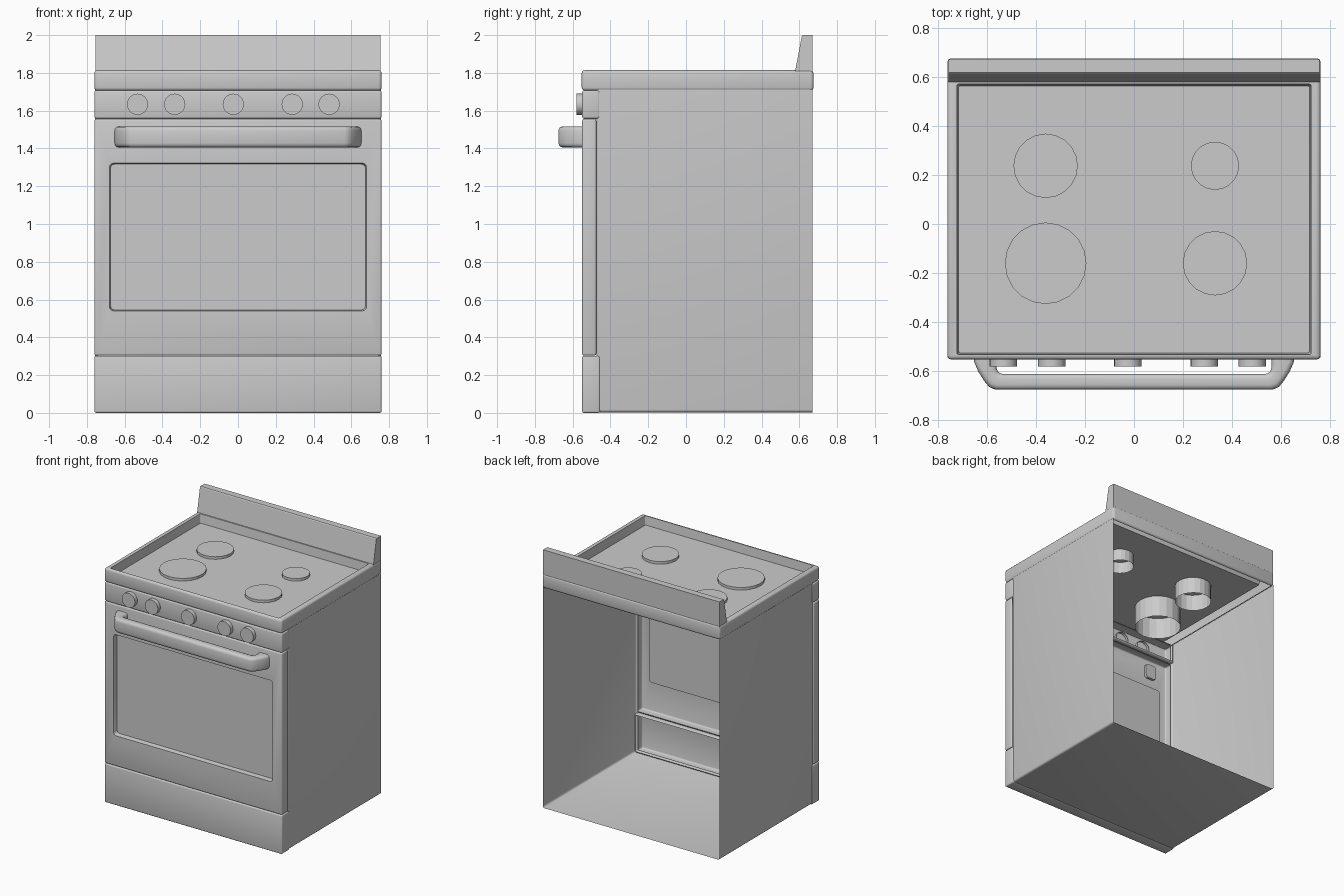
import bpy, bmesh, math
from mathutils import Vector, Matrix

if "Cube" in bpy.data.objects:
    bpy.data.objects.remove(bpy.data.objects["Cube"])

BACK, FRONT, TOP, BOTTOM = (Vector(v) for v in ((0, 1, 0), (0, -1, 0), (0, 0, 1), (0, 0, -1)))


def finish(bm, name, smooth=True):
    me = bpy.data.meshes.new(name)
    bm.to_mesh(me)
    bm.free()
    ob = bpy.data.objects.new(name, me)
    bpy.context.collection.objects.link(ob)
    if smooth:
        bpy.ops.object.select_all(action='DESELECT')
        bpy.context.view_layer.objects.active = ob
        ob.select_set(True)
        bpy.ops.object.shade_smooth_by_angle(angle=math.radians(35))
    return ob


def facing(bm, d):
    bm.normal_update()
    return max((f for f in bm.faces if f.normal.dot(d) > 0.99), key=lambda f: f.calc_area())


def remove(bm, dirs):
    for d in dirs:
        bmesh.ops.delete(bm, geom=[facing(bm, d)], context='FACES')


def rounded_box(lo, hi, bevel, open_before=(), open_after=()):
    bm = bmesh.new()
    bmesh.ops.create_cube(bm, size=1)
    lo, hi = Vector(lo), Vector(hi)
    for v in bm.verts:
        v.co = Vector([hi[i] if v.co[i] > 0 else lo[i] for i in range(3)])
    remove(bm, open_before)
    edges = [e for e in bm.edges if len(e.link_faces) == 2]
    bmesh.ops.bevel(bm, geom=edges, offset=bevel, segments=3, profile=0.5,
                    affect='EDGES', clamp_overlap=True)
    remove(bm, open_after)
    return bm


def recess(bm, d, axis, lo, hi, depth, slope, radius):
    """Sink a rectangle (lo..hi on the two given axes) into the face looking along d."""
    face = facing(bm, d)
    mid = face.calc_center_median()
    bmesh.ops.inset_region(bm, faces=[face], thickness=0.005)
    for v in face.verts:
        for i, a in enumerate(axis):
            v.co[a] = hi[i] if v.co[a] > mid[a] else lo[i]
    bm.normal_update()
    walls = bmesh.ops.inset_region(bm, faces=[face], thickness=slope, depth=-depth)['faces']
    corners = {e for w in walls for e in w.edges if all(g in walls for g in e.link_faces)}
    bmesh.ops.bevel(bm, geom=list(corners), offset=radius, segments=3, profile=0.5,
                    affect='EDGES', clamp_overlap=True)


# Open-backed body shell
finish(rounded_box((-0.757, -0.475, 0.003), (0.757, 0.67, 1.712), 0.015,
                   (BACK, TOP), (FRONT,)), "body_shell")

# Drawer and control panel, hollow behind
finish(rounded_box((-0.76, -0.55, 0), (0.76, -0.455, 0.302), 0.01, (), (BACK,)), "drawer_front")
finish(rounded_box((-0.76, -0.55, 1.557), (0.76, -0.455, 1.708), 0.012, (), (BACK,)), "control_panel")

# Oven door with sunken window
bm = rounded_box((-0.76, -0.55, 0.304), (0.76, -0.475, 1.556), 0.01, (), (BACK,))
recess(bm, FRONT, (0, 2), (-0.68, 0.54), (0.68, 1.322), 0.036, 0.008, 0.02)
finish(bm, "oven_door")

# Cooktop with raised rim
bm = rounded_box((-0.76, -0.552, 1.706), (0.76, 0.675, 1.814), 0.016, (), (BOTTOM,))
recess(bm, TOP, (0, 1), (-0.722, -0.532), (0.722, 0.57), 0.068, 0.01, 0.008)
finish(bm, "cooktop")

# Backsplash: side profile extruded across the width
bm = bmesh.new()
profile = [(0.576, 1.80), (0.613, 1.995), (0.618, 2.0), (0.67, 2.0), (0.67, 1.76)]
face = bm.faces.new([bm.verts.new((-0.755, y, z)) for y, z in profile])
ext = bmesh.ops.extrude_face_region(bm, geom=[face], use_keep_orig=True)['geom']
for v in ext:
    if isinstance(v, bmesh.types.BMVert):
        v.co.x = 0.755
bmesh.ops.recalc_face_normals(bm, faces=bm.faces)
finish(bm, "backsplash", False)


def disc(name, r, depth, sides, matrix, open_dir):
    bm = bmesh.new()
    bmesh.ops.create_cone(bm, cap_ends=True, segments=sides, radius1=r, radius2=r,
                          depth=depth, matrix=matrix)
    remove(bm, (open_dir,))
    finish(bm, name, sides > 20)


# Burners: open cylinders let through the cooktop
for i, (x, y, r) in enumerate([(-0.36, 0.237, 0.131), (0.33, 0.237, 0.098),
                               (-0.36, -0.16, 0.166), (0.33, -0.16, 0.131)]):
    h = 1.13 * r
    disc(f"burner_{i + 1}", r, h, 20, Matrix.Translation((x, y, 1.766 - h / 2)), BOTTOM)

# Control knobs
for i, x in enumerate([-0.532, -0.335, -0.025, 0.287, 0.482]):
    m = Matrix.Translation((x, -0.556, 1.634)) @ Matrix.Rotation(math.pi / 2, 4, 'X')
    disc(f"knob_{i + 1}", 0.056, 0.05, 24, m, BACK)

# Door handle: rounded section lofted between outer and inner outlines
bm = bmesh.new()
half = [((0.655, -0.53), (0.56, -0.53)), ((0.652, -0.56), (0.56, -0.575)),
        ((0.635, -0.60), (0.559, -0.592)), ((0.61, -0.64), (0.553, -0.603)),
        ((0.59, -0.664), (0.545, -0.609)), ((0.565, -0.675), (0.53, -0.611))]
stations = [((-o[0], o[1]), (-n[0], n[1])) for o, n in half] + half[::-1]
rings = []
for o, n in stations:
    o, n = Vector((*o, 1.461)), Vector((*n, 1.461))
    c, u = (o + n) / 2, (o - n).normalized()
    w, h, r = (o - n).length / 2, 0.055, 0.022
    ring = []
    for k in range(16):
        a = math.radians((k // 4) * 90 + (k % 4) * 30)
        sx, sz = ((1, 1), (-1, 1), (-1, -1), (1, -1))[k // 4]
        p = c + u * (sx * (w - r) + r * math.cos(a))
        p.z += sz * (h - r) + r * math.sin(a)
        ring.append(bm.verts.new(p))
    rings.append(ring)
for a, b in zip(rings, rings[1:]):
    for k in range(16):
        j = (k + 1) % 16
        bm.faces.new((a[k], a[j], b[j], b[k]))
bm.faces.new(rings[0])
bm.faces.new(rings[-1])
bmesh.ops.recalc_face_normals(bm, faces=bm.faces)
finish(bm, "door_handle")
